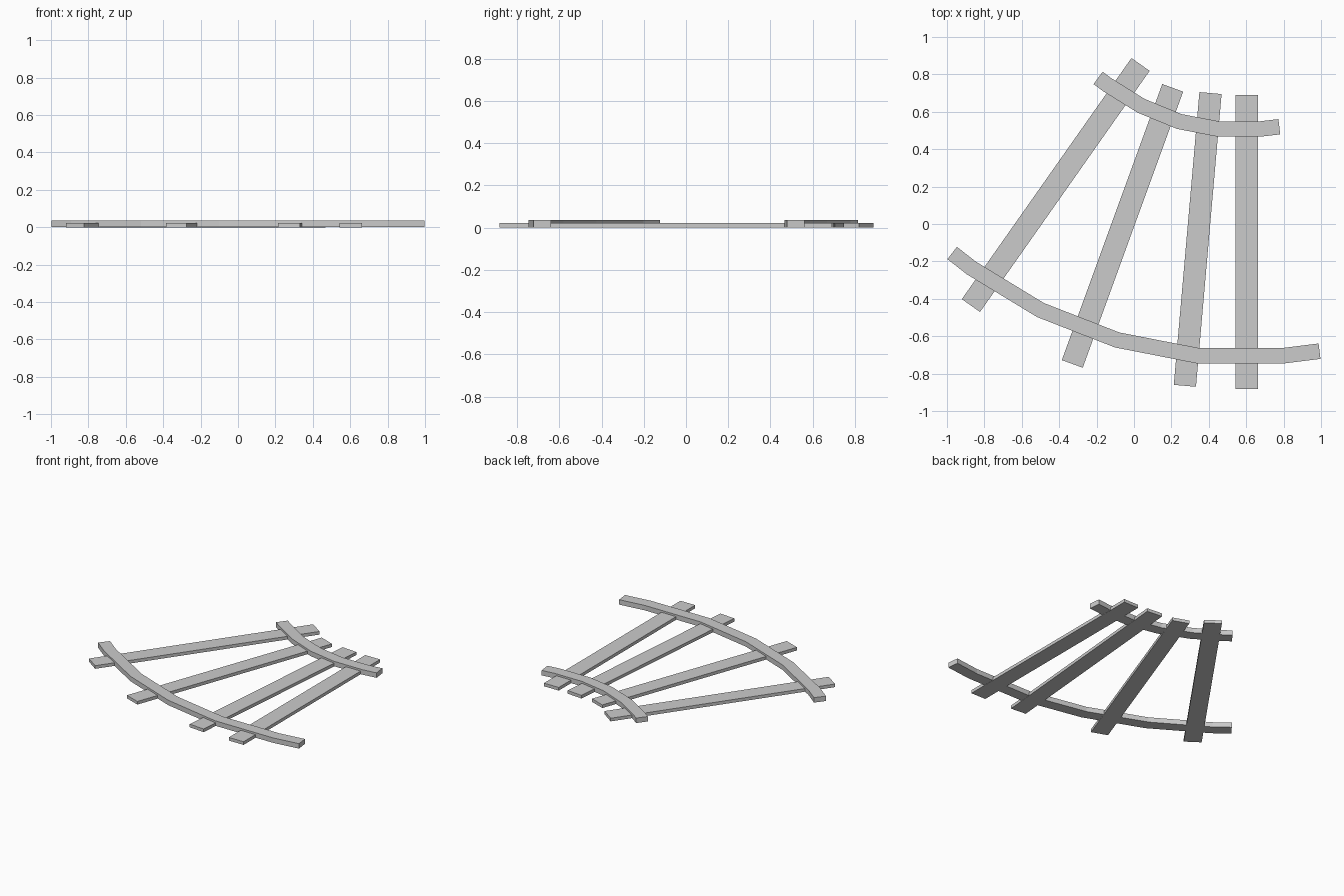
import bpy, bmesh
from mathutils import Vector

if "Cube" in bpy.data.objects:
    bpy.data.objects.remove(bpy.data.objects["Cube"])


def strip(name, path, width, z0, z1):
    """Flat mitred bar following a centre line in plan."""
    pts = [Vector(p) for p in path]
    dirs = [(b - a).normalized() for a, b in zip(pts, pts[1:])]
    bm = bmesh.new()
    rings = []
    for i, p in enumerate(pts):
        d0, d1 = dirs[max(i - 1, 0)], dirs[min(i, len(dirs) - 1)]
        t = (d0 + d1).normalized()
        n = Vector((-t.y, t.x)) * (width / 2 / t.dot(d0))
        a, b = p - n, p + n
        rings.append([bm.verts.new((q.x, q.y, z))
                      for q, z in ((a, z0), (b, z0), (b, z1), (a, z1))])
    for r, s in zip(rings, rings[1:]):
        for k in range(4):
            m = (k + 1) % 4
            bm.faces.new((r[k], r[m], s[m], s[k]))
    bm.faces.new(rings[0])
    bm.faces.new(rings[-1])
    bmesh.ops.recalc_face_normals(bm, faces=bm.faces)
    mesh = bpy.data.meshes.new(name)
    bm.to_mesh(mesh)
    bm.free()
    obj = bpy.data.objects.new(name, mesh)
    bpy.context.collection.objects.link(obj)


# Fanned sleepers, far end to near end
sleepers = [
    ((0.035, 0.853), (-0.872, -0.436)),
    ((0.207, 0.728), (-0.33, -0.748)),
    ((0.409, 0.70), (0.272, -0.865)),
    ((0.603, 0.69), (0.603, -0.882)),
]
for i, ends in enumerate(sleepers, 1):
    strip(f"sleeper_{i}", ends, 0.119, 0.0, 0.023)

# Curved rails laid across the sleepers
strip("outer_rail", [(-0.972, -0.155), (-0.87, -0.235), (-0.50, -0.46),
                     (-0.09, -0.62), (0.34, -0.704), (0.80, -0.704),
                     (0.992, -0.68)], 0.083, 0.001, 0.037)
strip("inner_rail", [(-0.192, 0.781), (-0.142, 0.744), (0.038, 0.632),
                     (0.242, 0.548), (0.45, 0.508), (0.675, 0.508),
                     (0.777, 0.52)], 0.082, 0.001, 0.037)
